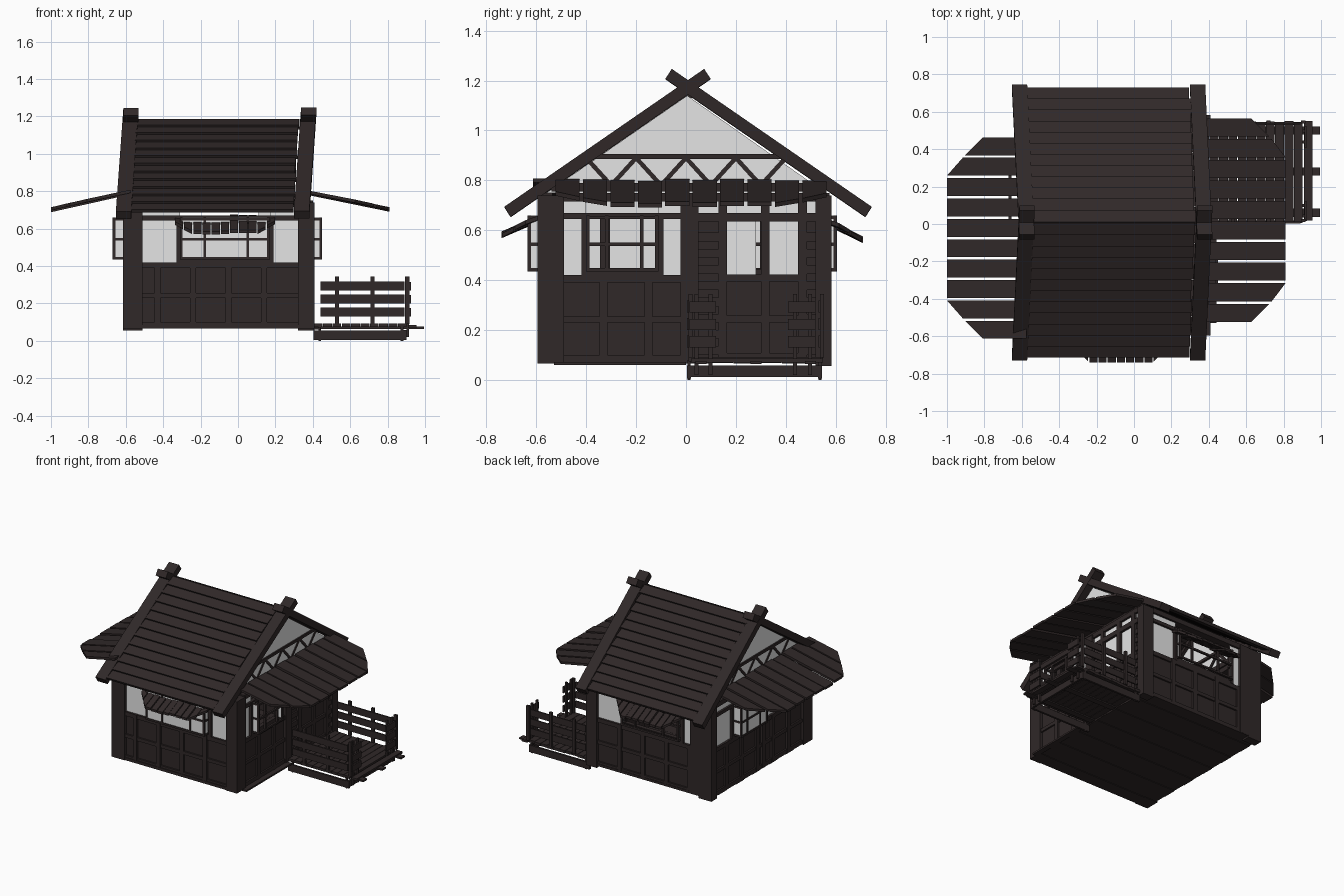
import bpy, math, random
from mathutils import Vector

if "Cube" in bpy.data.objects:
    bpy.data.objects.remove(bpy.data.objects["Cube"])
random.seed(4)

def material(name, col):
    m = bpy.data.materials.new(name)
    m.diffuse_color = col
    m.use_nodes = True
    m.node_tree.nodes["Principled BSDF"].inputs["Base Color"].default_value = m.diffuse_color
    return m
WOOD = material("dark_brown_wood", (0.029, 0.021, 0.021, 1))
GLASS = material("grey_glass", (0.78, 0.78, 0.78, 0.45))

def mesh(name, verts, faces, mat=WOOD):
    me = bpy.data.meshes.new(name)
    me.from_pydata([tuple(v) for v in verts], [], faces)
    me.materials.append(mat)
    ob = bpy.data.objects.new(name, me)
    bpy.context.collection.objects.link(ob)
    return ob

def prism(name, pts, vec):
    # extrude a planar polygon along a vector
    pts = [Vector(p) for p in pts]
    vec = Vector(vec)
    n = len(pts)
    normal = (pts[1] - pts[0]).cross(pts[2] - pts[1])
    if normal.dot(vec) > 0:
        pts.reverse()
    verts = pts + [p + vec for p in pts]
    faces = [tuple(range(n)), tuple(reversed(range(n, 2 * n)))]
    faces += [(i, i + n, (i + 1) % n + n, (i + 1) % n) for i in range(n)]
    return mesh(name, verts, faces)

def box(name, x0, x1, y0, y1, z0, z1):
    x0, x1 = sorted((x0, x1))
    y0, y1 = sorted((y0, y1))
    return prism(name, [(x0, y0, z0), (x1, y0, z0), (x1, y1, z0), (x0, y1, z0)], (0, 0, z1 - z0))

def pane(name, pts):
    return mesh(name, pts, [tuple(range(len(pts)))], GLASS)

# ---- one side of the house: a runs along the wall, d points outwards
class Side:
    def __init__(self, name, axis, pos, out):
        self.name, self.axis, self.pos, self.out = name, axis, pos, out
    def p(self, a, d, z):
        q = self.pos + self.out * d
        return (a, q, z) if self.axis == 'x' else (q, a, z)
    def bar(self, part, a0, a1, d0, d1, z0, z1):
        p, q = self.p(a0, d0, z0), self.p(a1, d1, z1)
        return box(self.name + "_" + part, p[0], q[0], p[1], q[1], z0, z1)
    def glass(self, part, a0, a1, d0, d1, z0, z1):
        pane(self.name + "_" + part, [self.p(a0, d0, z0), self.p(a1, d1, z0),
                                      self.p(a1, d1, z1), self.p(a0, d0, z1)])
    def wall(self, a0, a1, battens):
        self.bar("lower_panel", a0, a1, -.03, -.012, .07, .42)
        for z0, z1 in ((.07, .1), (.23, .255), (.39, .42)):
            self.bar("rail", a0, a1, -.02, 0, z0, z1)
        for b in battens:
            self.bar("batten", b - .016, b + .016, -.02, .003, .07, .42)
        self.bar("head_rail", a0, a1, -.03, 0, .645, .67)
        self.bar("wall_plate", a0, a1, -.05, 0, .715, .75)
    def bay(self, a0, a1, d, glazed, z0=.435, z1=.66):
        self.bar("bay_sill", a0, a1, -.03, 0, .415, z0 + .01)
        for z in (z0, (z0 + z1) / 2 - .01, z1 - .015):
            self.bar("bay_rail", a0, a1, d - .014, d, z, z + .013)
            for a in (a0, a1 - .013):
                self.bar("bay_side_rail", a, a + .013, -.02, d, z, z + .013)
        for a in (a0, a0 + .26 * (a1 - a0), a0 + .74 * (a1 - a0), a1 - .014):
            self.bar("bay_mullion", a, a + .014, d - .014, d, z0, z1)
        for a in (a0 - .02, a1):
            self.bar("bay_jamb", a, a + .02, -.03, .003, .42, .67)
        if glazed:
            self.glass("bay_front_glass", a0, a1, d - .006, d - .006, z0, z1)
        for a in (a0 + .006, a1 - .006):
            self.glass("bay_side_glass", a, a, 0, d - .006, z0, z1)
    def awning(self, a0, a1, n, z_in, z_out, reach, taper):
        w = (a1 - a0) / n
        for i in range(n):
            b0, b1 = a0 + i * w + w * .06, a0 + (i + 1) * w - w * .06
            c = random.uniform(-.006, .006)
            def end(a):
                k = max(0, a0 + taper - a, a - a1 + taper)
                r = reach - k
                return self.p(a, r, z_in + (z_out - z_in) * r / reach + c)
            prism(self.name + "_awning_plank",
                  [self.p(b0, -.03, z_in + c), self.p(b1, -.03, z_in + c), end(b1), end(b0)], (0, 0, -.017))

front = Side("front", 'x', -.585, -1)
back = Side("back", 'x', .575, 1)
left = Side("left", 'y', -.605, -1)
right = Side("right", 'y', .40, 1)

# floor boards
for i in range(12):
    y = -.59 + i * .0975
    box("floor_board", -.605, .40, y, y + .096, .065 + .003 * (i % 2), .085)

# corner posts
for x0, x1 in ((-.615, -.51), (.32, .408)):
    box("front_corner_post", x0, x1, -.595, -.49, .065, .74)
    box("back_corner_post", x0, x1, .52, .583, .055, .74)
box("back_left_inner_post", -.51, -.44, .52, .58, .07, .74)

# front and back walls with glazing around a bay
for side, b0, b1, d, glazed, drop in ((front, -.31, .17, .05, True, 0), (back, -.36, .11, .03, False, .02)):
    side.wall(-.53, .34, (-.43, -.24, -.05, .14))
    side.bay(b0, b1, d, glazed)
    side.glass("left_window", -.52, b0, -.015, -.015, .42, .72)
    side.glass("right_window", b1, .33, -.015, -.015, .42, .72)
    side.awning(b0 - .03, b1 + .03, 11, .67 - drop, .59 - drop, .155 - drop, .1)

# left wall
left.wall(-.5, .53, (-.33, -.15, .03, .21, .39))
left.bay(.0, .31, .065, True)
left.glass("back_window", .31, .53, -.015, -.015, .42, .72)
left.glass("front_window", -.5, .0, -.015, -.015, .42, .72)
left.bar("window_post", -.06, -.02, -.04, .004, .07, .74)
left.awning(-.62, .47, 10, .805, .71, .395, .2)

# right wall: window half and door half
right.wall(-.5, 0, (-.33, -.15))
right.bay(-.40, -.11, .05, False)
right.bar("bay_batten", -.345, -.305, -.03, -.015, .42, .67)
right.glass("front_window", -.5, -.40, -.015, -.015, .42, .72)
right.glass("middle_window", -.11, 0, -.015, -.015, .42, .72)
right.bar("door_post", -.022, .05, -.05, .006, .07, .74)
right.bar("wall_plate", 0, .54, -.05, 0, .715, .75)
right.bar("door_head", .04, .54, -.04, .002, .635, .67)
right.glass("transom_glass", .04, .54, -.015, -.015, .67, .72)
for a0, a1 in ((.04, .135), (.475, .54)):
    right.bar("side_panel", a0, a1, -.03, -.015, .07, .64)
    for k in range(8):
        right.bar("side_slat", a0, a1, -.02, -.003, .1 + k * .065, .135 + k * .065)
right.bar("door_panel", .13, .48, -.03, -.012, .07, .42)
for a in (.13, .30, .45):
    right.bar("door_stile", a, a + .035, -.035, .002, .07, .72)
for z in (.08, .23, .395):
    right.bar("door_rail", .13, .48, -.02, 0, z, z + .028)
for a in (.165, .335):
    right.glass("door_window", a, a + .115, -.015, -.015, .42, .64)
right.awning(-.53, .57, 10, .80, .71, .41, .19)

# gables: glass, tie beam and zigzag truss
for side in (left, right):
    pane(side.name + "_gable_glass", [side.p(-.56, -.04, .75), side.p(.56, -.04, .75), side.p(.005, -.04, 1.14)])
    side.bar("tie_beam", -.41, .41, -.055, -.03, .885, .905)
    side.bar("lower_tie_beam", -.54, .54, -.055, -.03, .755, .79)
    for i in range(8):
        a, b = -.4 + i * .1, -.3 + i * .1
        za, zb = (.78, .89) if i % 2 else (.89, .78)
        prism(side.name + "_truss_strut", [side.p(a - .012, -.05, za), side.p(a + .012, -.05, za),
              side.p(b + .012, -.05, zb), side.p(b - .012, -.05, zb)], Vector(side.p(0, .015, 0)) - Vector(side.p(0, 0, 0)))

# roof: overlapping planks and crossed, slightly leaning gable beams
S = .69
YC = .008
for s in (-1, 1):
    for i in range(12):
        y0 = .002 + i * .0595
        y1 = y0 + .066
        zt, zb = 1.199 - S * y0 - .012, 1.199 - S * y1 + .003
        x0 = -.545 - .0024 * i
        prism("roof_plank", [(x0, YC + s * y0, zt), (x0, YC + s * y1, zb), (x0, YC + s * (y1 - .01), zb - .018),
                             (x0, YC + s * (y0 - .01), zt - .018)], (.865 + random.uniform(0, .01), 0, 0))
    for xb, xt, lift in ((-.612, -.572, 0), (.34, .378, .002)):
        w = .041
        bot = (YC + s * .737, .692 + lift)
        top = (YC - s * .065, 1.245 + lift)
        off = (-s * .026, -.040)
        verts = []
        for (y, z), x in ((bot, xb), (top, xt)):
            verts += [(x - w, y, z), (x + w, y, z), (x + w, y + off[0], z + off[1]), (x - w, y + off[0], z + off[1])]
        faces = [(0, 1, 2, 3), (7, 6, 5, 4)] + [(i, i + 4, (i + 1) % 4 + 4, (i + 1) % 4) for i in range(4)]
        if s > 0:
            faces = [tuple(reversed(f)) for f in faces]
        mesh("gable_beam", verts, faces)
box("ridge_beam", -.55, .33, -.012, .028, 1.13, 1.165)

# deck: planks, skirt frame and end step
for i in range(10):
    x = .405 + i * .05
    box("deck_plank", x, x + .047, .01, .55 - random.uniform(0, .012), .073, .092)
for y in (.005, .53):
    box("deck_skirt", .405, .90, y, y + .015, .005, .055)
    box("deck_leg", .87, .885, y + .002, y + .013, 0, .08)
    box("deck_leg", .43, .445, y + .002, y + .013, 0, .08)
box("deck_end_skirt", .885, .90, .005, .545, .012, .058)
box("deck_end_plank", .91, .955, .02, .55, .07, .085)
for y in (.06, .28, .50):
    box("deck_joist", .41, .995, y - .022, y + .022, .064, .076)
box("wall_ledge", .40, .44, -.53, 0, .06, .072)

# railings
for y in (.018, .545):
    for x in (.53, .72, .905):
        box("rail_post", x - .011, x + .011, y - .008, y + .008, .09, .345)
    for z in (.13, .2, .27):
        box("side_rail", .44, .89, y - .014, y - .004, z, z + .048)
for y0, y1 in ((.015, .12), (.41, .52)):
    for z in (.13, .2, .27):
        box("end_rail", .912, .924, y0, y1, z, z + .045)
    for y in (y0 + .02, y1 - .03):
        box("end_rail_post", .90, .914, y, y + .016, .02, .345)
